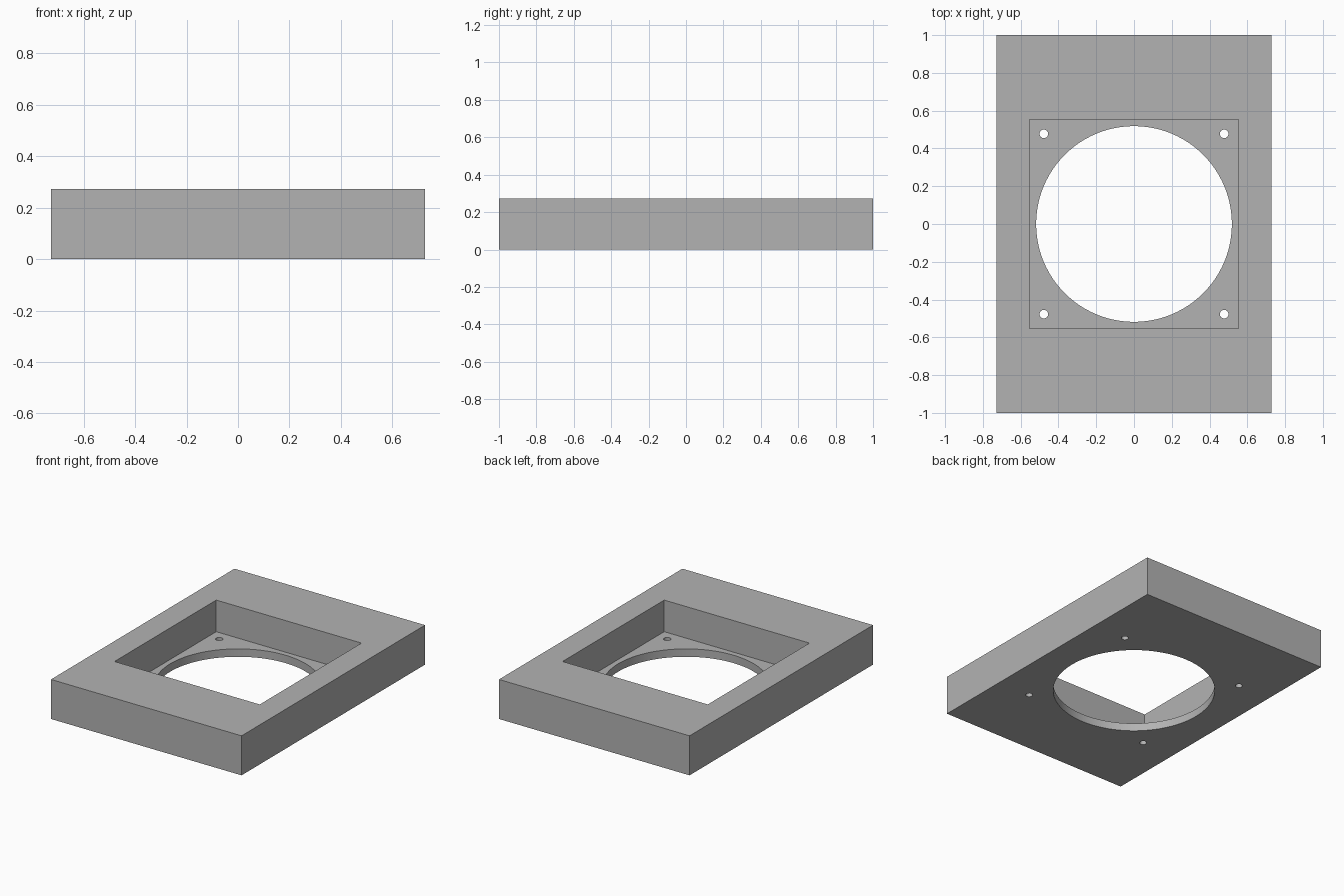
import bpy

if "Cube" in bpy.data.objects:
    bpy.data.objects.remove(bpy.data.objects["Cube"])

WIDTH, LENGTH, HEIGHT = 1.4546, 2.0, 0.2727
FLOOR = 0.0545          # thickness left under the pocket
POCKET = 1.109          # side of the square pocket
BORE_RADIUS = 0.5182
SCREW_RADIUS, SCREW_OFFSET = 0.0227, 0.4773

grey = bpy.data.materials.new("plain_grey")
grey.diffuse_color = (0.45, 0.45, 0.45, 1)
grey.use_nodes = True
grey.node_tree.nodes["Principled BSDF"].inputs["Base Color"].default_value = grey.diffuse_color


def box(name, size, z_bottom):
    bpy.ops.mesh.primitive_cube_add(size=1, location=(0, 0, z_bottom + size[2] / 2))
    obj = bpy.context.object
    obj.name = name
    obj.scale = size
    bpy.ops.object.transform_apply(location=True, rotation=False, scale=True)
    obj.data.materials.append(grey)
    return obj


def cylinder(name, radius, x, y, sides):
    bpy.ops.mesh.primitive_cylinder_add(vertices=sides, radius=radius, depth=0.4, location=(x, y, 0))
    obj = bpy.context.object
    obj.name = name
    obj.data.materials.append(grey)
    return obj


def cut(target, cutter):
    mod = target.modifiers.new(cutter.name, 'BOOLEAN')
    mod.operation = 'DIFFERENCE'
    mod.solver = 'EXACT'
    mod.object = cutter
    bpy.context.view_layer.objects.active = target
    bpy.ops.object.modifier_apply(modifier=mod.name)
    bpy.data.objects.remove(cutter)


# Rectangular block
block = box("mounting_block", (WIDTH, LENGTH, HEIGHT), 0)

# Square pocket open at the top
cut(block, box("pocket_cutter", (POCKET, POCKET, HEIGHT), FLOOR))

# Large round opening through the floor
cut(block, cylinder("bore_cutter", BORE_RADIUS, 0, 0, 96))

# Four screw holes in the pocket corners
for sx in (-1, 1):
    for sy in (-1, 1):
        cut(block, cylinder("screw_hole_cutter", SCREW_RADIUS, sx * SCREW_OFFSET, sy * SCREW_OFFSET, 32))

# Smooth round walls, sharp edges elsewhere
bpy.ops.object.select_all(action='DESELECT')
block.select_set(True)
bpy.context.view_layer.objects.active = block
bpy.ops.object.shade_smooth_by_angle()
